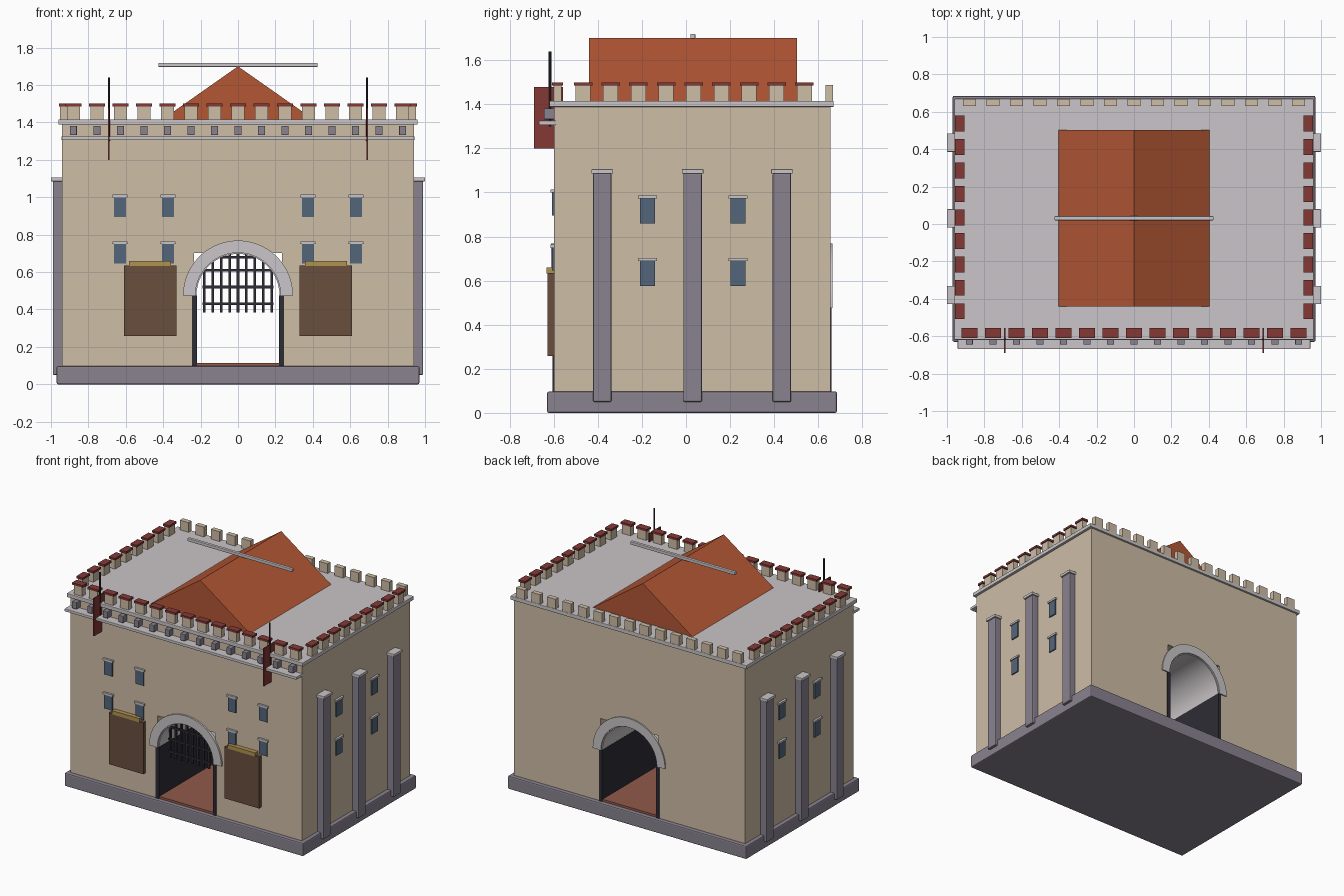
import bpy, bmesh, math

if "Cube" in bpy.data.objects:
    bpy.data.objects.remove(bpy.data.objects["Cube"])


def material(name, rgb):
    lin = [((c / 255 + 0.055) / 1.055) ** 2.4 for c in rgb]
    m = bpy.data.materials.new(name)
    m.diffuse_color = (*lin, 1)
    m.use_nodes = True
    m.node_tree.nodes["Principled BSDF"].inputs["Base Color"].default_value = m.diffuse_color
    return m


SAND = material("sandstone", (206, 189, 166))
PALE = material("pale stone", (202, 197, 200))
GREY = material("violet grey stone", (137, 130, 143))
BLUE = material("window blue", (84, 102, 123))
WOOD = material("brown wood", (106, 79, 61))
GOLD = material("gold", (176, 146, 80))
TILE = material("orange tile", (180, 87, 53))
RED = material("dark red", (132, 57, 53))
BLACK = material("dark iron", (46, 44, 53))
CLAY = material("clay floor", (146, 90, 74))


def finish(name, bm, mat, bevel=0):
    bmesh.ops.recalc_face_normals(bm, faces=bm.faces)
    me = bpy.data.meshes.new(name)
    bm.to_mesh(me)
    bm.free()
    me.materials.append(mat)
    ob = bpy.data.objects.new(name, me)
    bpy.context.collection.objects.link(ob)
    if bevel:
        b = ob.modifiers.new("bevel", "BEVEL")
        b.width, b.segments = bevel, 2
    return ob


def boxes(name, mat, items, bevel=0):
    """One object from boxes given as (x0, x1, y0, y1, z0, z1)."""
    bm = bmesh.new()
    for x0, x1, y0, y1, z0, z1 in items:
        vs = bmesh.ops.create_cube(bm, size=1)["verts"]
        for v in vs:
            v.co.x = x1 if v.co.x > 0 else x0
            v.co.y = y1 if v.co.y > 0 else y0
            v.co.z = z1 if v.co.z > 0 else z0
    return finish(name, bm, mat, bevel)


def both(items):
    """Add the mirror image in x of every box."""
    return items + [(-b, -a, *rest) for a, b, *rest in items]


def half_ring(name, mat, r0, r1, y0, y1, zc, n=28):
    """Half ring in the xz plane, given depth along y."""
    bm = bmesh.new()
    rings = []
    for i in range(n + 1):
        a = math.pi * i / n
        c, s = math.cos(a), math.sin(a)
        rings.append([bm.verts.new((r * c, y, zc + r * s))
                      for r, y in ((r0, y0), (r1, y0), (r1, y1), (r0, y1))])
    for p, q in zip(rings, rings[1:]):
        for k in range(4):
            bm.faces.new((p[k], p[(k + 1) % 4], q[(k + 1) % 4], q[k]))
    bm.faces.new(rings[0])
    bm.faces.new(rings[-1])
    ob = finish(name, bm, mat)
    bpy.context.view_layer.objects.active = ob
    ob.select_set(True)
    bpy.ops.object.shade_smooth_by_angle(angle=math.radians(35))
    ob.select_set(False)


F, B, S = -0.60, 0.655, 0.94      # front, back and side wall planes
ZC = 0.475                        # arch spring height

# Main mass with a passage through it
boxes("base", GREY, [(-0.97, 0.97, -0.63, 0.685, 0, 0.097)], 0.008)
boxes("walls", SAND, both([(0.236, S, F, B, 0.09, 1.39)])
      + [(-0.236, 0.236, F, B, 0.702, 1.39)])
boxes("roof_deck", PALE, [(-0.96, 0.96, -0.62, 0.67, 1.388, 1.416)], 0.004)

# Gate passage
boxes("passage_floor", CLAY, [(-0.236, 0.236, F, B, 0.09, 0.113)])
boxes("passage_wall", BLACK, both([(0.22, 0.245, -0.606, 0.661, 0.097, ZC)]))
half_ring("passage_vault", PALE, 0.222, 0.232, F + 0.002, B - 0.002, ZC)
half_ring("front_arch", PALE, 0.228, 0.294, -0.613, F + 0.01, ZC)
half_ring("back_arch", PALE, 0.228, 0.294, B - 0.01, 0.664, ZC)

# Portcullis
bars = []
for i in range(-4, 5):
    x = i * 0.045
    bars.append((x - 0.007, x + 0.007, -0.535, -0.521, 0.385,
                 ZC + math.sqrt(0.226 ** 2 - x * x)))
for z in (0.43, 0.52, 0.61, 0.68):
    w = min(0.19, math.sqrt(max(0.226 ** 2 - (z - ZC) ** 2, 0)))
    bars.append((-w, w, -0.54, -0.526, z - 0.007, z + 0.007))
boxes("portcullis", BLACK, bars)

# Windows with hoods on the front and both sides
panes, hoods = [], []
for x in (0.375, 0.63):
    for z in (0.645, 0.895):
        panes.append((x - 0.032, x + 0.032, F - 0.008, F + 0.01, z, z + 0.106))
        hoods.append((x - 0.04, x + 0.04, F - 0.014, F + 0.01, z + 0.104, z + 0.119))
for y in (-0.175, 0.235):
    for z in (0.575, 0.86):
        panes.append((S - 0.01, S + 0.009, y - 0.034, y + 0.034, z, z + 0.115))
        hoods.append((S - 0.01, S + 0.016, y - 0.043, y + 0.043, z + 0.113, z + 0.127))
boxes("window_panes", BLUE, both(panes))
boxes("window_hoods", PALE, both(hoods))

# Wall panels flanking the gate
boxes("front_panels", WOOD, both([(0.33, 0.61, -0.628, F + 0.01, 0.257, 0.635)]))
boxes("panel_rails", GOLD, both([(0.357, 0.583, -0.633, F + 0.01, 0.632, 0.66)]))

# Side pilasters
ys = (-0.38, 0.03, 0.435)
boxes("pilasters", GREY, both([(S - 0.01, 0.99, y - 0.042, y + 0.042, 0.05, 1.087)
                               for y in ys]), 0.006)
boxes("pilaster_caps", PALE, both([(S - 0.01, 1.0, y - 0.049, y + 0.049, 1.085, 1.106)
                                   for y in ys]), 0.003)

# Front ledge and corbels
xs = [-0.88 + i * 1.76 / 14 for i in range(15)]
boxes("front_ledge", PALE, [(-0.943, 0.943, -0.668, F + 0.01, 1.306, 1.326)], 0.003)
boxes("corbels", GREY, [(x - 0.019, x + 0.019, -0.645, F + 0.01, 1.332, 1.382)
                        for x in xs], 0.004)

# Battlements: capped on front and sides, plain on the back
merlons, caps = [], []
for x in xs:
    merlons.append((x - 0.034, x + 0.034, -0.602, -0.564, 1.41, 1.487))
    caps.append((x - 0.043, x + 0.043, -0.609, -0.557, 1.485, 1.5))
    merlons.append((x - 0.035, x + 0.035, 0.632, 0.667, 1.41, 1.487))
for i in range(9):
    y = 0.035 + (i - 4) * 0.1255
    merlons += both([(0.913, 0.951, y - 0.034, y + 0.034, 1.41, 1.487)])
    caps += both([(0.906, 0.958, y - 0.042, y + 0.042, 1.485, 1.5)])
boxes("merlons", SAND, merlons)
boxes("merlon_caps", RED, caps)

# Pitched roof and ridge beam
bm = bmesh.new()
ends = [[bm.verts.new((x, y, z)) for x, z in ((-0.41, 1.412), (0.41, 1.412), (0, 1.7))]
        for y in (-0.44, 0.503)]
for k in range(3):
    j = (k + 1) % 3
    bm.faces.new((ends[0][k], ends[0][j], ends[1][j], ends[1][k]))
bm.faces.new(ends[0])
bm.faces.new(ends[1])
finish("pitched_roof", bm, TILE)
boxes("ridge_beam", PALE, [(-0.425, 0.425, 0.02, 0.042, 1.697, 1.719)], 0.003)

# Flags on poles
bm = bmesh.new()
for x in (-0.69, 0.69):
    res = bmesh.ops.create_cone(bm, cap_ends=True, segments=10, radius1=0.006,
                                radius2=0.006, depth=0.34)
    bmesh.ops.translate(bm, verts=res["verts"], vec=(x, -0.617, 1.47))
finish("flag_poles", bm, BLACK)
boxes("flags", RED, both([(0.686, 0.694, -0.69, -0.557, 1.2, 1.478)]))
